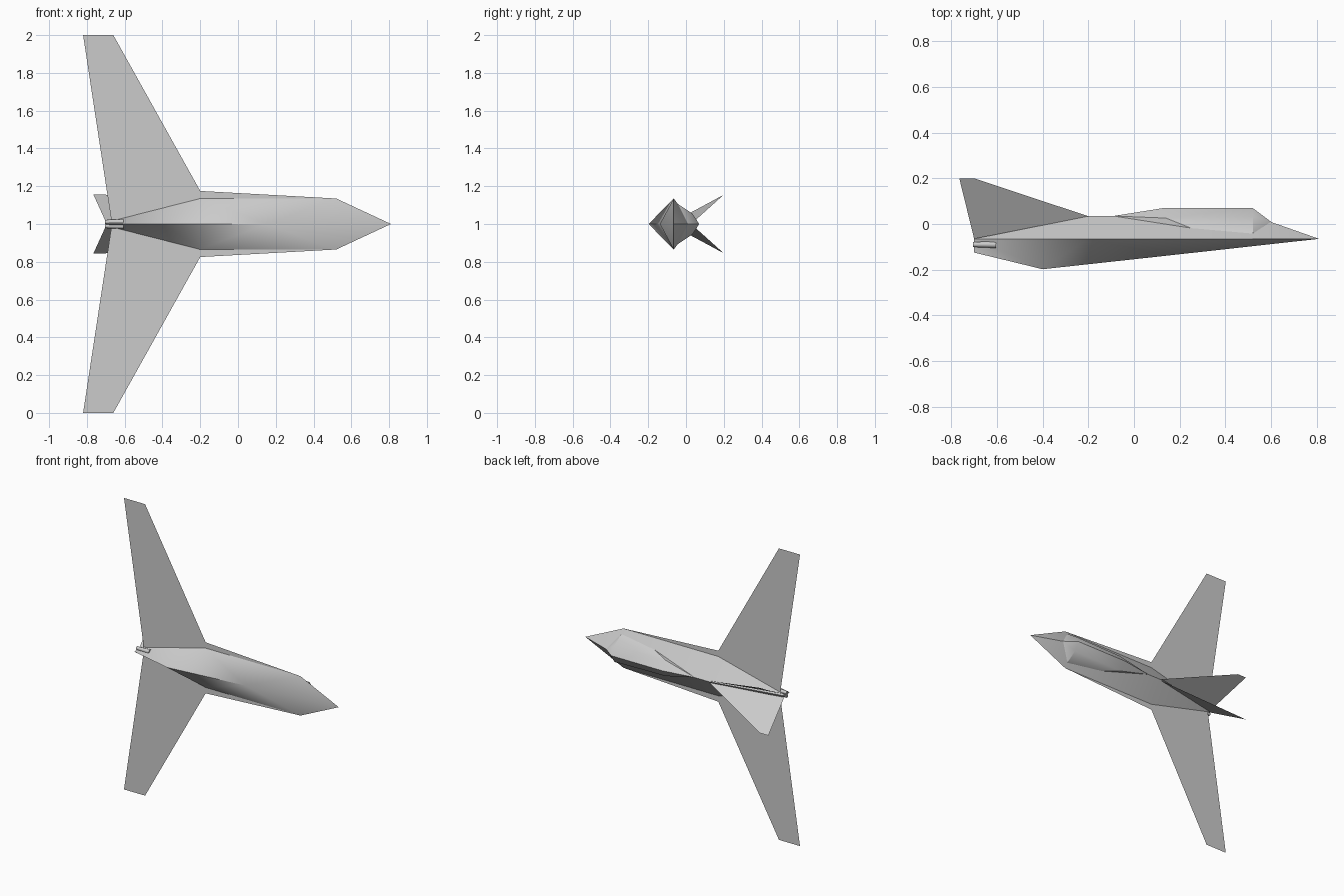
import bpy, bmesh, math

if "Cube" in bpy.data.objects:
    bpy.data.objects.remove(bpy.data.objects["Cube"])

grey = bpy.data.materials.new("hull grey")
grey.diffuse_color = (0.6, 0.6, 0.6, 1)
grey.use_nodes = True
grey.node_tree.nodes["Principled BSDF"].inputs["Base Color"].default_value = grey.diffuse_color


def half_part(name, verts, faces, solid=True):
    """Build the upper (z > 0) half of a part and mirror it across the z = 1 plane."""
    me = bpy.data.meshes.new(name)
    me.from_pydata(verts, [], faces)
    ob = bpy.data.objects.new(name, me)
    bpy.context.collection.objects.link(ob)
    ob.location.z = 1
    me.materials.append(grey)
    bm = bmesh.new()
    bm.from_mesh(me)
    # real mirror, so the normals of the closed whole can be made consistent
    geom = bm.verts[:] + bm.edges[:] + bm.faces[:]
    bmesh.ops.mirror(bm, geom=geom, axis='Z', merge_dist=0.0005)
    if solid:
        bmesh.ops.recalc_face_normals(bm, faces=bm.faces[:])
    else:
        for f in bm.faces:  # thin sheets face the upper side (+y)
            f.normal_update()
            if f.normal.y < 0:
                f.normal_flip()
    bm.to_mesh(me)
    bm.free()
    bpy.ops.object.select_all(action='DESELECT')
    ob.select_set(True)
    bpy.context.view_layer.objects.active = ob
    bpy.ops.object.shade_smooth_by_angle(angle=math.radians(35))
    return ob


# fuselage: keel, side edge and spine lines running nose to tail
half_part("fuselage", [
    (0.81, -0.065, 0),                                              # 0 nose
    (0.15, -0.138, 0), (-0.40, -0.198, 0), (-0.70, -0.125, 0),      # 1-3 keel
    (0.52, -0.065, 0.135), (-0.20, -0.065, 0.135), (-0.70, -0.065, 0.008),  # 4-6 side
    (0.52, 0.037, 0), (-0.20, 0.035, 0), (-0.70, -0.063, 0),        # 7-9 spine
], [(0, 4, 1), (1, 4, 5), (1, 5, 2), (2, 5, 6), (2, 6, 3),
    (0, 7, 4), (4, 7, 8, 5), (5, 8, 9, 6), (3, 6, 9)])

# canopy: faceted bubble rising out of the spine
half_part("canopy", [
    (0.52, 0.07, 0), (0.13, 0.07, 0), (-0.09, 0.035, 0), (0.60, 0.01, 0),
    (0.52, 0.034, 0.055), (0.14, 0.026, 0.055),
    (0.52, -0.042, 0.106), (0.25, -0.018, 0.078),
], [(0, 4, 5, 1), (1, 5, 2), (4, 6, 7, 5), (5, 7, 2), (0, 3, 4), (3, 6, 4)])

# wings: swept sheets with a slim strake running forward along the hull
half_part("wings", [
    (0.52, -0.065, 0.135), (-0.20, -0.065, 0.175), (-0.66, -0.065, 1.0),
    (-0.82, -0.065, 1.0), (-0.67, -0.065, 0.015), (-0.20, -0.065, 0.12),
], [(0, 1, 5), (1, 2, 3, 4, 5)], solid=False)

# tail fins: splayed V pair along the rear spine
half_part("tail_fins", [
    (-0.20, 0.034, 0.006), (-0.70, 0.20, 0.155), (-0.765, 0.20, 0.155),
    (-0.70, -0.065, 0.012),
], [(0, 1, 2, 3)], solid=False)

# exhaust nozzles: two small tapered tubes at the tail
for i, side in enumerate((-1, 1)):
    bpy.ops.mesh.primitive_cone_add(vertices=12, radius1=0.011, radius2=0.015, depth=0.10,
                                    end_fill_type='TRIFAN', location=(-0.655, -0.09, 1 + side * 0.011),
                                    rotation=(0, math.pi / 2, 0))
    nozzle = bpy.context.object
    nozzle.name = "exhaust_nozzle_%d" % (i + 1)
    nozzle.data.materials.append(grey)
    bpy.ops.object.shade_smooth_by_angle(angle=math.radians(35))
